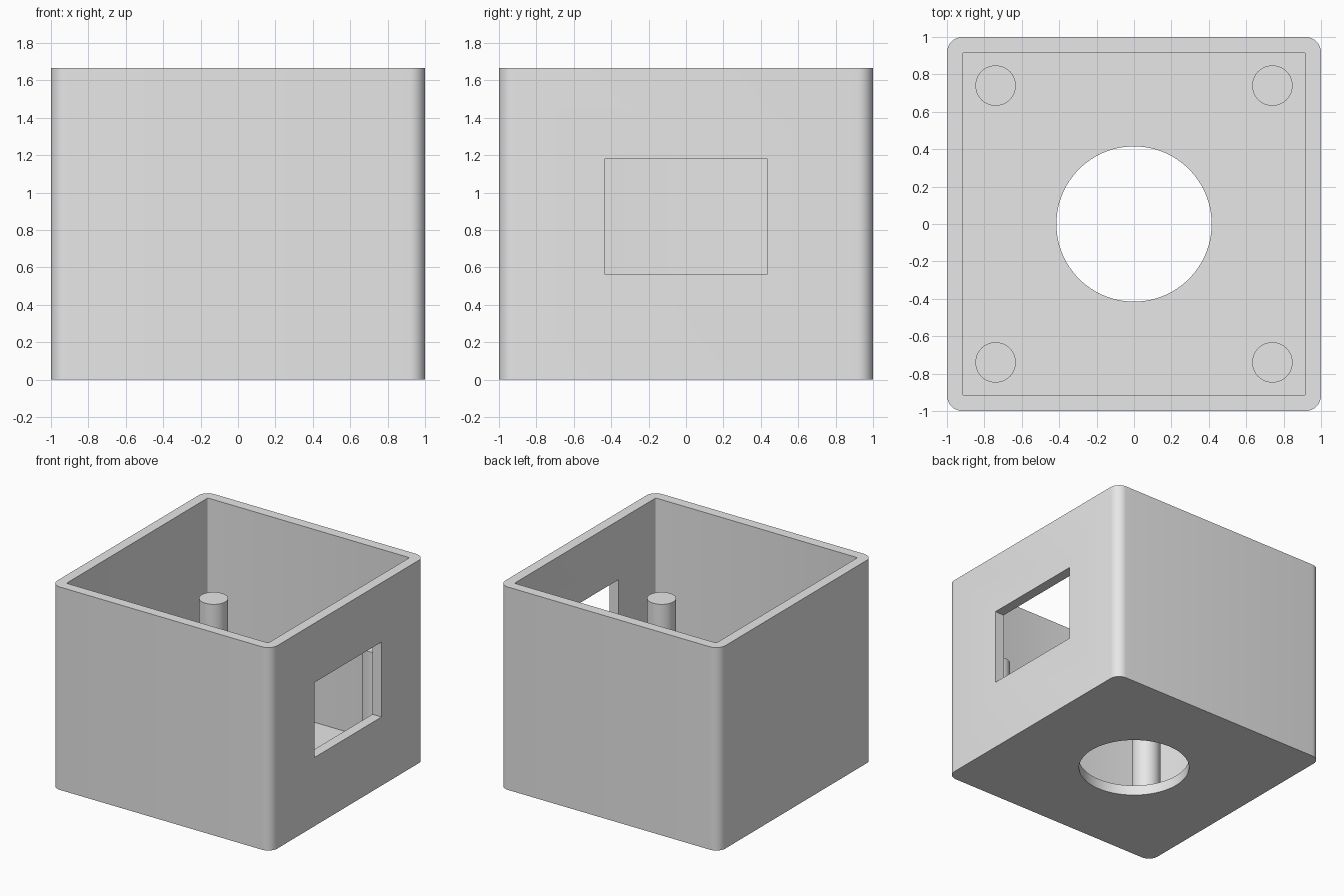
import bpy
import bmesh
from math import radians

default = bpy.data.objects.get("Cube")
if default:
    bpy.data.objects.remove(default, do_unlink=True)

HEIGHT, WALL = 1.667, 0.083

grey = bpy.data.materials.new("light grey plastic")
grey.use_nodes = True
colour = (0.8, 0.8, 0.8, 1)
grey.diffuse_color = colour
grey.node_tree.nodes["Principled BSDF"].inputs["Base Color"].default_value = colour


def finish(name, bm):
    mesh = bpy.data.meshes.new(name)
    bm.to_mesh(mesh)
    bm.free()
    mesh.materials.append(grey)
    obj = bpy.data.objects.new(name, mesh)
    bpy.context.collection.objects.link(obj)
    return obj


def box(name, low, high, radius=0, segments=8):
    """Box between two corners, with optionally rounded vertical edges."""
    bm = bmesh.new()
    bmesh.ops.create_cube(bm, size=1)
    for v in bm.verts:
        v.co = [h if c > 0 else l for c, l, h in zip(v.co, low, high)]
    if radius:
        upright = [e for e in bm.edges
                   if abs(e.verts[0].co.z - e.verts[1].co.z) > 0.1]
        bmesh.ops.bevel(bm, geom=upright, offset=radius, segments=segments,
                        profile=0.5, affect='EDGES')
    return finish(name, bm)


def cylinder(name, x, y, radius, bottom, top, sides):
    bm = bmesh.new()
    bmesh.ops.create_cone(bm, cap_ends=True, segments=sides, radius1=radius,
                          radius2=radius, depth=top - bottom)
    bmesh.ops.translate(bm, verts=bm.verts, vec=(x, y, (top + bottom) / 2))
    return finish(name, bm)


def cut(target, cutter):
    cutter.hide_render = True
    mod = target.modifiers.new("cut", 'BOOLEAN')
    mod.operation, mod.solver, mod.object = 'DIFFERENCE', 'EXACT', cutter
    bpy.context.view_layer.objects.active = target
    bpy.ops.object.modifier_apply(modifier=mod.name)
    bpy.data.objects.remove(cutter, do_unlink=True)


# Open box with rounded outer corners
case = box("case", (-1, -1, 0), (1, 1, HEIGHT), WALL)
inner = 1 - WALL
cut(case, box("cavity_cutter", (-inner, -inner, WALL),
              (inner, inner, HEIGHT + 0.5), 0.01, 3))

# Round hole in the floor, window in the left (+x) wall
cut(case, cylinder("floor_hole_cutter", 0, 0, 0.415, -0.3, 0.4, 96))
cut(case, box("window_cutter", (0.7, -0.436, 0.564), (1.3, 0.436, 1.18)))

# Four corner posts, sunk slightly into the floor
parts = [case]
for x, side in ((0.74, "left"), (-0.74, "right")):
    for y, end in ((-0.74, "front"), (0.74, "back")):
        parts.append(cylinder(f"post_{end}_{side}", x, y, 0.108,
                              WALL - 0.02, 0.958, 48))

# Smooth the rounded surfaces, keep the edges sharp
bpy.ops.object.select_all(action='DESELECT')
for part in parts:
    part.select_set(True)
bpy.context.view_layer.objects.active = case
bpy.ops.object.shade_smooth_by_angle(angle=radians(32))
